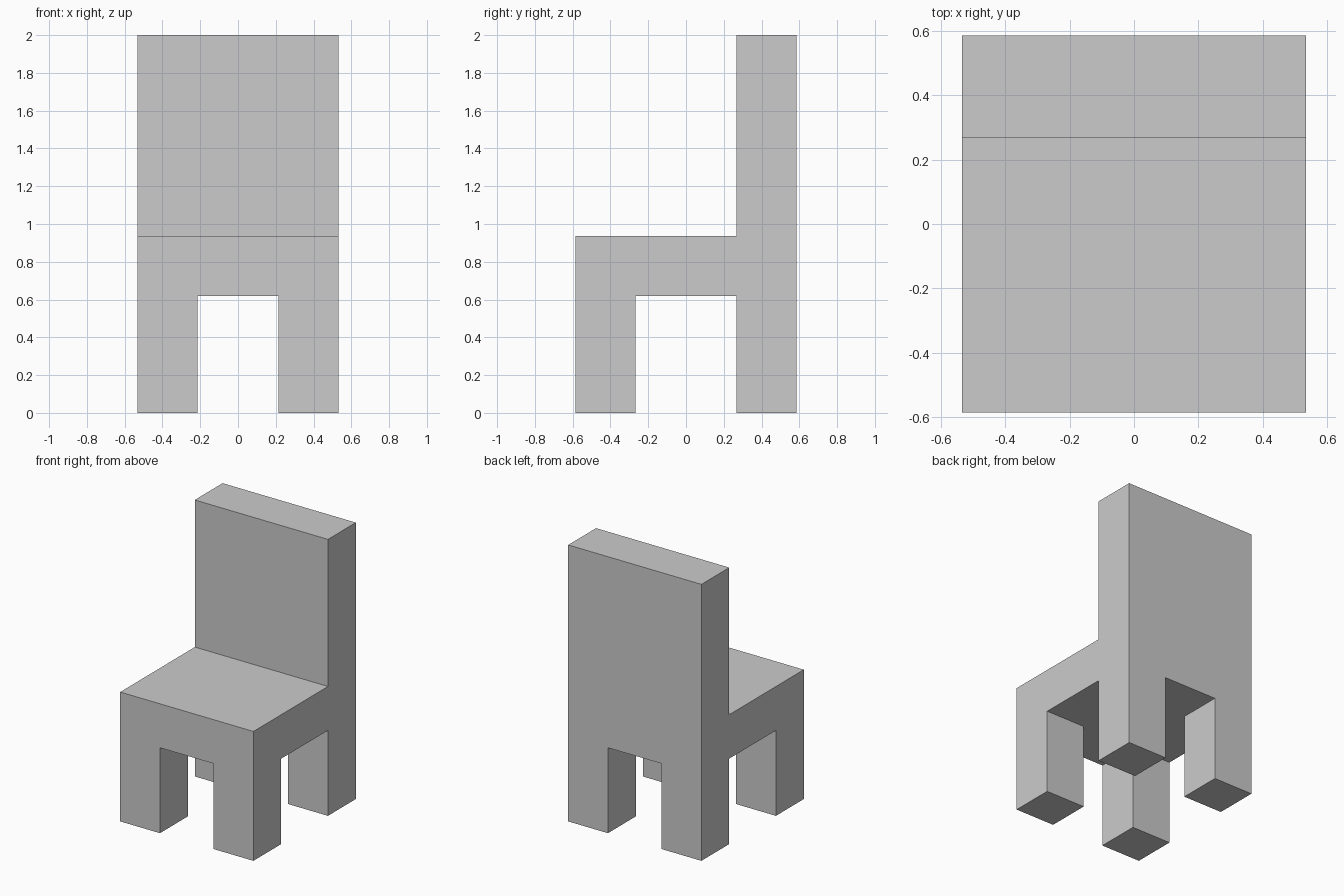
import bpy, bmesh
from mathutils import Vector

if "Cube" in bpy.data.objects:
    bpy.data.objects.remove(bpy.data.objects["Cube"])

HALF_X, HALF_Y = 0.533, 0.585        # half width and half depth
T = 0.318                            # leg, seat and backrest thickness
SEAT_LOW, SEAT_TOP, HEIGHT = 0.618, 0.936, 2.0
IN_X, IN_Y = HALF_X - T, HALF_Y - T  # inner leg edges


def extrude_to(bm, faces, z):
    """Extrude a flat region to height z and remove the buried faces."""
    out = bmesh.ops.extrude_face_region(bm, geom=faces)["geom"]
    for v in out:
        if isinstance(v, bmesh.types.BMVert):
            v.co.z = z
    buried = [f for f in faces if f.is_valid]
    if buried:
        bmesh.ops.delete(bm, geom=buried, context='FACES')


def pick(bm, z, test):
    found = []
    for f in bm.faces:
        c = f.calc_center_median()
        if all(abs(v.co.z - z) < 1e-4 for v in f.verts) and test(c):
            found.append(f)
    return found


# Seat block
bm = bmesh.new()
bmesh.ops.create_cube(bm, size=1)
for v in bm.verts:
    v.co = Vector((v.co.x * 2 * HALF_X, v.co.y * 2 * HALF_Y,
                   SEAT_TOP if v.co.z > 0 else SEAT_LOW))

# Loop cuts along the inner leg edges
for side in (-1, 1):
    for co, no in (((side * IN_X, 0, 0), (1, 0, 0)), ((0, side * IN_Y, 0), (0, 1, 0))):
        bmesh.ops.bisect_plane(bm, geom=bm.verts[:] + bm.edges[:] + bm.faces[:],
                               plane_co=co, plane_no=no)

# Four legs, then the backrest over the rear strip
extrude_to(bm, pick(bm, SEAT_LOW, lambda c: abs(c.x) > IN_X and abs(c.y) > IN_Y), 0.0)
extrude_to(bm, pick(bm, SEAT_TOP, lambda c: c.y > IN_Y), HEIGHT)

# Merge coplanar faces
bmesh.ops.dissolve_limit(bm, angle_limit=0.01, verts=bm.verts[:], edges=bm.edges[:])
bmesh.ops.recalc_face_normals(bm, faces=bm.faces[:])

mesh = bpy.data.meshes.new("chair")
bm.to_mesh(mesh)
bm.free()
bpy.context.collection.objects.link(bpy.data.objects.new("chair", mesh))
